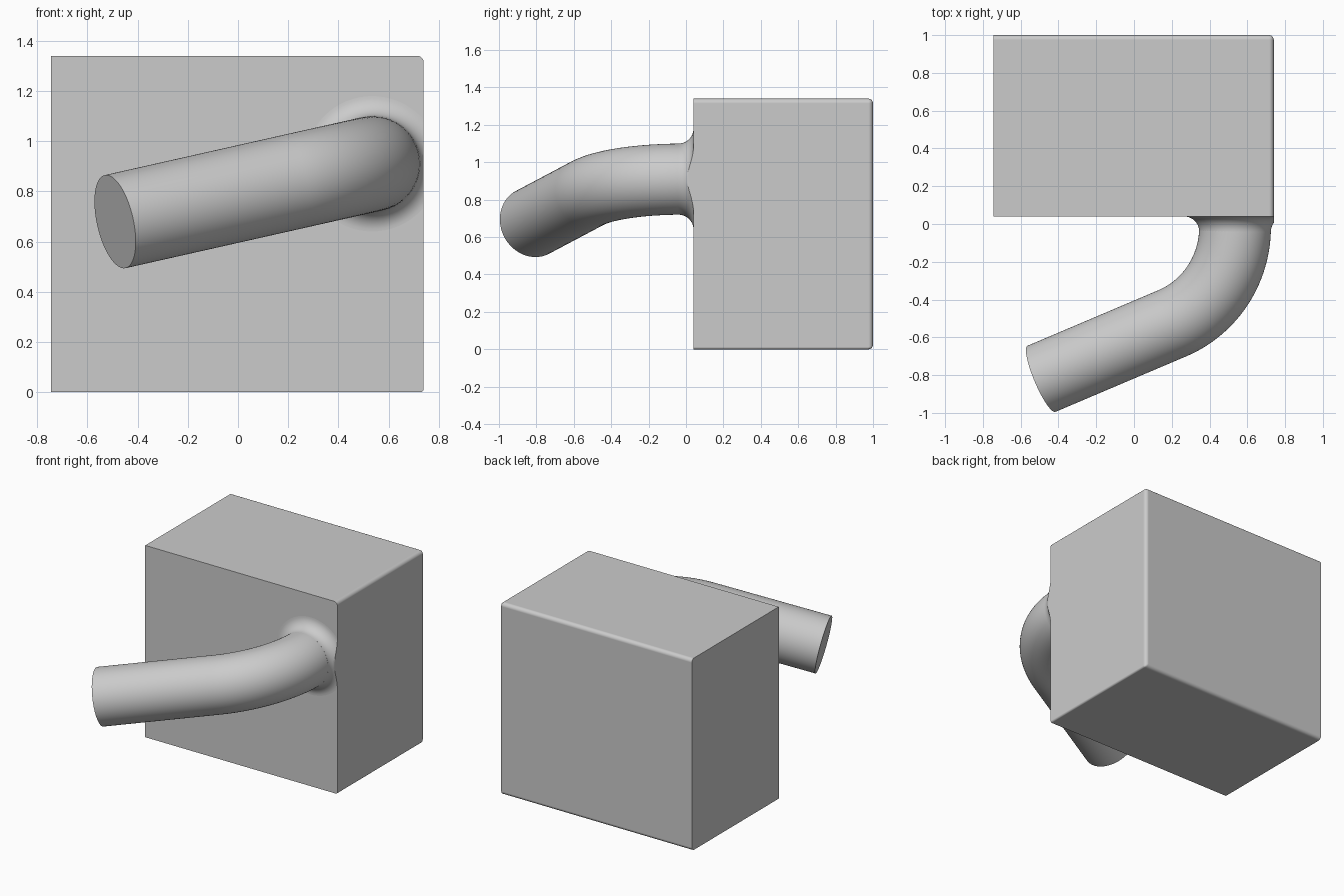
import bpy, bmesh, math
from mathutils import Vector

if "Cube" in bpy.data.objects:
    bpy.data.objects.remove(bpy.data.objects["Cube"], do_unlink=True)

grey = bpy.data.materials.new("light grey")
grey.use_nodes = True
grey.diffuse_color = (0.6, 0.6, 0.6, 1)
grey.node_tree.nodes["Principled BSDF"].inputs["Base Color"].default_value = grey.diffuse_color


def finish(name, bm):
    bmesh.ops.recalc_face_normals(bm, faces=bm.faces)
    mesh = bpy.data.meshes.new(name)
    bm.to_mesh(mesh)
    bm.free()
    mesh.materials.append(grey)
    obj = bpy.data.objects.new(name, mesh)
    bpy.context.collection.objects.link(obj)
    return obj


def smooth(obj):
    bpy.ops.object.select_all(action='DESELECT')
    obj.select_set(True)
    bpy.context.view_layer.objects.active = obj
    bpy.ops.object.shade_smooth_by_angle(angle=math.radians(35))


def bridge(bm, a, b):
    n = len(a)
    for i in range(n):
        j = (i + 1) % n
        bm.faces.new((a[i], a[j], b[j], b[i]))


LEFT, RIGHT, FRONT, BACK, TOP = 0.74, -0.745, 0.04, 1.0, 1.34
PIPE_R, FILLET, SIDES = 0.19, 0.08, 64
root = Vector((0.535, FRONT, 0.91))

# Block: rounded only on edges of the left and back faces
bm = bmesh.new()
bmesh.ops.create_cube(bm, size=1)
for v in bm.verts:
    v.co.x = LEFT if v.co.x > 0 else RIGHT
    v.co.y = BACK if v.co.y > 0 else FRONT
    v.co.z = TOP if v.co.z > 0 else 0
weight = bm.edges.layers.float.new("bevel_weight_edge")
for e in bm.edges:
    mid = (e.verts[0].co + e.verts[1].co) / 2
    on_left, on_back = mid.x > LEFT - 0.01, mid.y > BACK - 0.01
    on_right, on_front = mid.x < RIGHT + 0.01, mid.y < FRONT + 0.01
    if (on_left or on_back) and not (on_right or on_front):
        e[weight] = 0.5 if on_left and mid.z < 0.01 else 1.0
block = finish("block", bm)
bevel = block.modifiers.new("rounded edges", 'BEVEL')
bevel.limit_method = 'WEIGHT'
bevel.width = 0.025
bevel.segments = 5
bpy.context.view_layer.objects.active = block
bpy.ops.object.modifier_apply(modifier=bevel.name)
smooth(block)
block.modifiers.new("flat sides", 'WEIGHTED_NORMAL').keep_sharp = True

# Pipe: straight stub, bend in a tilted plane, straight run
across = Vector((-1, 0, -0.225)).normalized()
forward = Vector((0, -1, 0))
bend_r, turn, steps = 0.55, math.radians(67.5), 28
bend_start = Vector((root.x, -0.017, root.z))
path = [(root + Vector((0, 0.05, 0)), 0)]
for i in range(steps + 1):
    a = turn * i / steps
    path.append((bend_start + across * bend_r * (1 - math.cos(a))
                 + forward * bend_r * math.sin(a), a))
heading = forward * math.cos(turn) + across * math.sin(turn)
run = (path[-1][0].x + 0.49) / -heading.x
path.append((path[-1][0] + heading * run, turn))

bm = bmesh.new()
side = across.cross(forward)
rings = []
for p, a in path:
    normal = across * math.cos(a) - forward * math.sin(a)
    rings.append([bm.verts.new(p + PIPE_R * (normal * math.cos(t) + side * math.sin(t)))
                  for t in (2 * math.pi * k / SIDES for k in range(SIDES))])
for a, b in zip(rings, rings[1:]):
    bridge(bm, a, b)
bm.faces.new(rings[0])
bm.faces.new(rings[-1])
smooth(finish("bent_pipe", bm))

# Flared collar blending the pipe into the block, trimmed flush with its left side
bm = bmesh.new()
rings = []
for i in range(13):
    a = math.pi / 2 * i / 12
    r = PIPE_R + FILLET * (1 - math.cos(a))
    y = -FILLET * (1 - math.sin(a))
    rings.append([bm.verts.new(root + Vector((r * math.cos(t), y, r * math.sin(t))))
                  for t in (2 * math.pi * k / SIDES for k in range(SIDES))])
for a, b in zip(rings, rings[1:]):
    bridge(bm, a, b)
bm.faces.new(rings[0])
bm.faces.new(rings[-1])
bmesh.ops.recalc_face_normals(bm, faces=bm.faces)
cut = bmesh.ops.bisect_plane(bm, geom=bm.verts[:] + bm.edges[:] + bm.faces[:],
                             plane_co=(LEFT, 0, 0), plane_no=(1, 0, 0), clear_outer=True)
bmesh.ops.holes_fill(bm, edges=[e for e in bm.edges if e.is_boundary], sides=0)
smooth(finish("flared_collar", bm))
